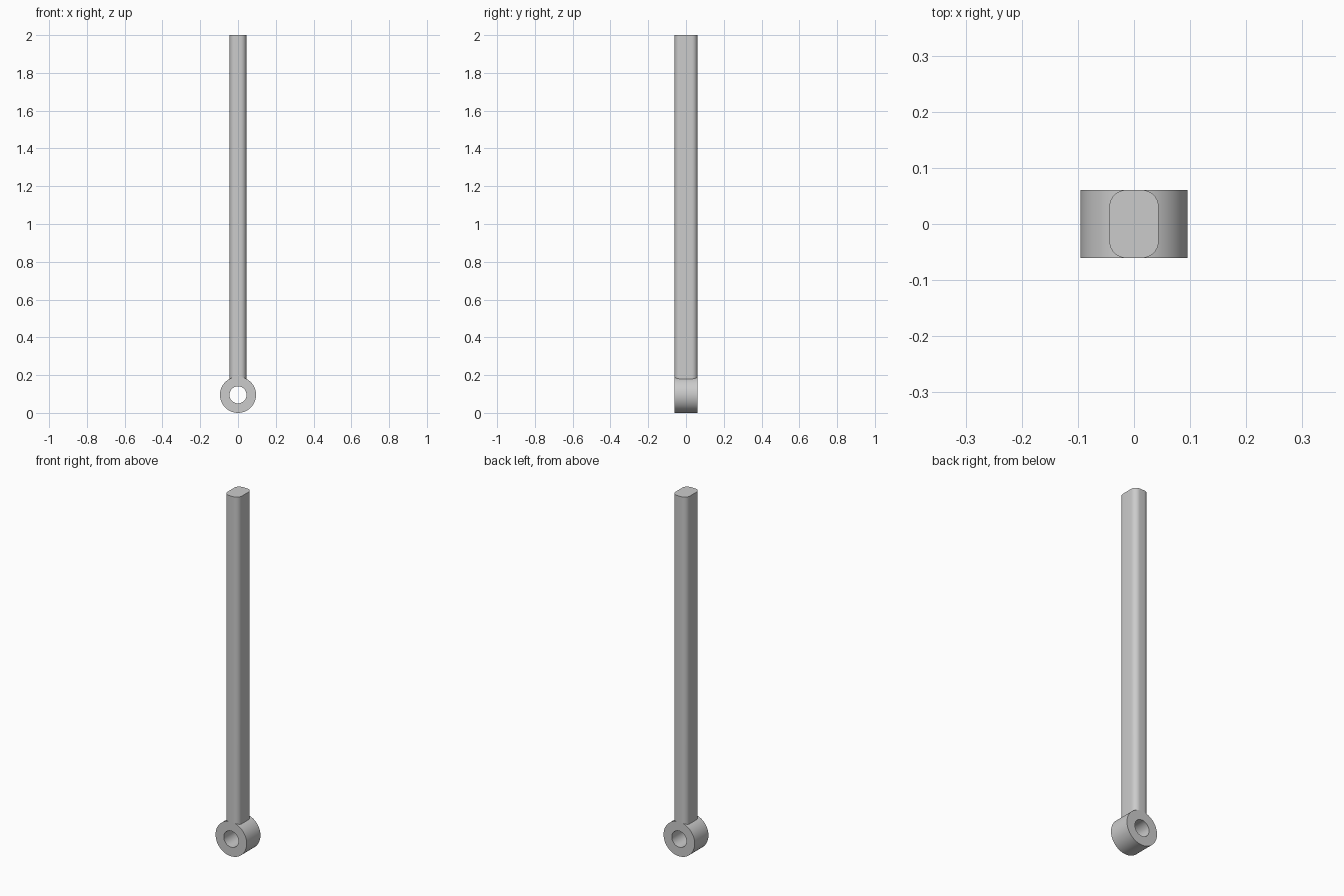
import bpy, bmesh, math

cube = bpy.data.objects.get("Cube")
if cube:
    bpy.data.objects.remove(cube, do_unlink=True)

RING_R, HOLE_R, HALF_DEPTH = 0.0955, 0.045, 0.0605
ROD_HALF_W, CORNER_R, HEIGHT = 0.044, 0.03, 2.0

grey = bpy.data.materials.new("plain_grey")
grey.use_nodes = True
colour = (0.6, 0.6, 0.6, 1)
grey.diffuse_color = colour
grey.node_tree.nodes["Principled BSDF"].inputs["Base Color"].default_value = colour


def finish(bm, name):
    bmesh.ops.recalc_face_normals(bm, faces=bm.faces)
    mesh = bpy.data.meshes.new(name)
    bm.to_mesh(mesh)
    bm.free()
    mesh.materials.append(grey)
    obj = bpy.data.objects.new(name, mesh)
    bpy.context.collection.objects.link(obj)
    bpy.ops.object.select_all(action='DESELECT')
    obj.select_set(True)
    bpy.context.view_layer.objects.active = obj
    bpy.ops.object.shade_smooth_by_angle(angle=math.radians(30))
    return obj


# Pivot ring: a rectangular section swept around the y axis
bm = bmesh.new()
SEGMENTS = 96
section = [(RING_R, -HALF_DEPTH), (RING_R, HALF_DEPTH),
           (HOLE_R, HALF_DEPTH), (HOLE_R, -HALF_DEPTH)]
loops = []
for i in range(SEGMENTS):
    a = math.tau * i / SEGMENTS
    loops.append([bm.verts.new((r * math.sin(a), y, RING_R + r * math.cos(a)))
                  for r, y in section])
for i, loop in enumerate(loops):
    after = loops[(i + 1) % SEGMENTS]
    for j in range(4):
        k = (j + 1) % 4
        bm.faces.new((loop[j], loop[k], after[k], after[j]))
finish(bm, "pivot_ring")

# Rod: rounded rectangle whose foot follows the curve of the ring
bm = bmesh.new()
outline = []
STEPS = 10
for quarter, (sx, sy) in enumerate([(1, 1), (-1, 1), (-1, -1), (1, -1)]):
    for i in range(STEPS + 1):
        a = math.pi / 2 * (quarter + i / STEPS)
        outline.append((sx * (ROD_HALF_W - CORNER_R) + CORNER_R * math.cos(a),
                        sy * (HALF_DEPTH - CORNER_R) + CORNER_R * math.sin(a)))
foot = [bm.verts.new((x, y, RING_R + math.sqrt(RING_R**2 - x * x) - 0.0005))
        for x, y in outline]
top = [bm.verts.new((x, y, HEIGHT)) for x, y in outline]
for i in range(len(outline)):
    k = (i + 1) % len(outline)
    bm.faces.new((foot[i], foot[k], top[k], top[i]))
bm.faces.new(top)
finish(bm, "rod")
